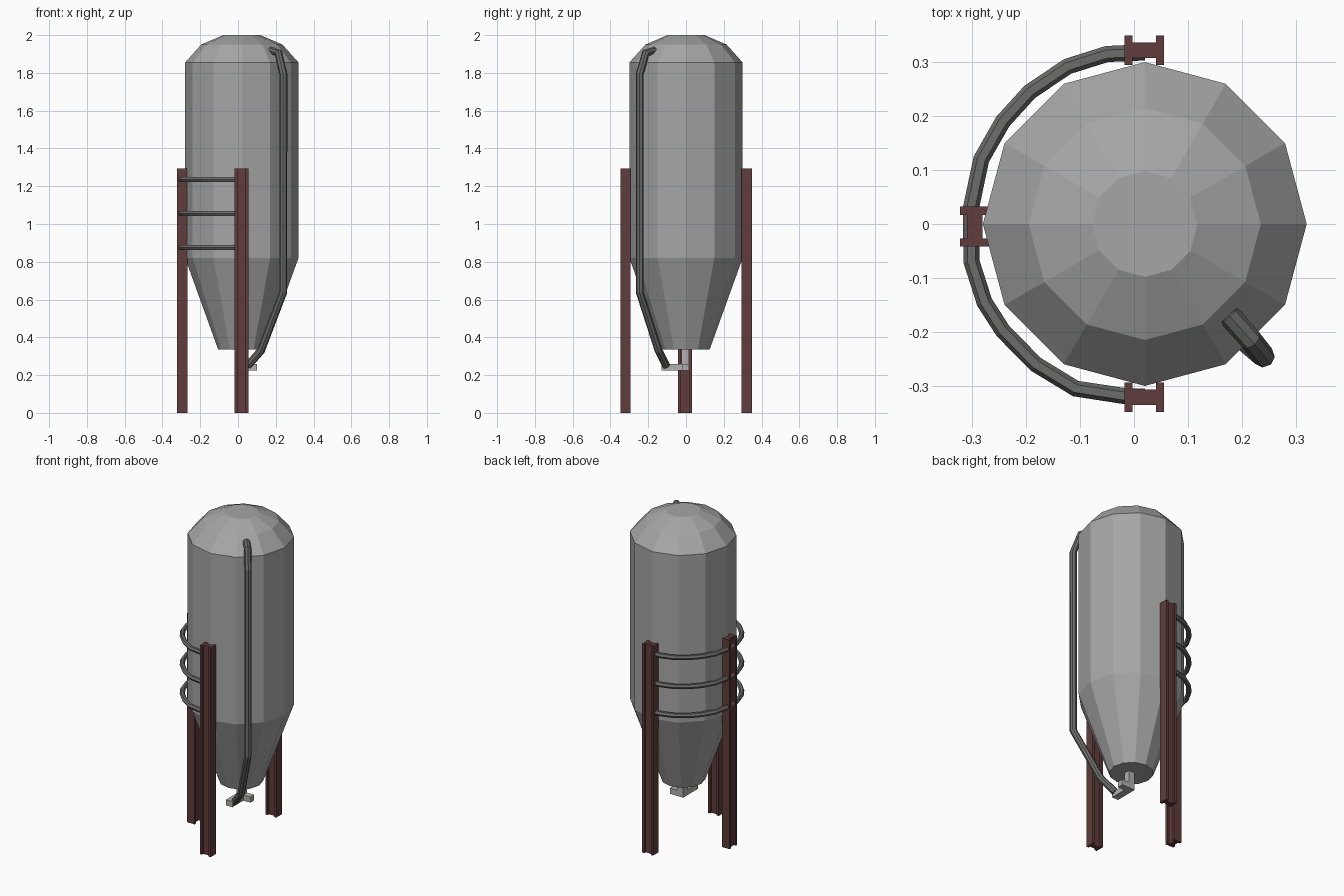
import bpy, bmesh, math

if "Cube" in bpy.data.objects:
    bpy.data.objects.remove(bpy.data.objects["Cube"])


def material(name, rgb):
    m = bpy.data.materials.new(name)
    m.diffuse_color = (*rgb, 1)
    m.use_nodes = True
    m.node_tree.nodes["Principled BSDF"].inputs["Base Color"].default_value = m.diffuse_color
    return m


STEEL = material("tank_grey", (0.38, 0.38, 0.38))
PIPE = material("pipe_dark_grey", (0.15, 0.15, 0.148))
BROWN = material("beam_brown", (0.115, 0.046, 0.043))
VALVE = material("valve_light_grey", (0.44, 0.44, 0.425))


def finish(name, bm, mat):
    bmesh.ops.recalc_face_normals(bm, faces=bm.faces)
    me = bpy.data.meshes.new(name)
    bm.to_mesh(me)
    bm.free()
    me.materials.append(mat)
    ob = bpy.data.objects.new(name, me)
    bpy.context.collection.objects.link(ob)
    return ob


def lathe(name, profile, cx, sides, mat):
    bm = bmesh.new()
    rings = [[bm.verts.new((cx + r * math.cos(2 * math.pi * i / sides),
                            r * math.sin(2 * math.pi * i / sides), z))
              for i in range(sides)] for r, z in profile]
    for a, b in zip(rings, rings[1:]):
        for i in range(sides):
            j = (i + 1) % sides
            bm.faces.new((a[i], a[j], b[j], b[i]))
    bm.faces.new(rings[0])
    bm.faces.new(rings[-1])
    return finish(name, bm, mat)


def prism(name, outline, z0, z1, mat):
    bm = bmesh.new()
    face = bm.faces.new([bm.verts.new((x, y, z0)) for x, y in outline])
    ext = bmesh.ops.extrude_face_region(bm, geom=[face], use_keep_orig=True)
    for v in ext["geom"]:
        if isinstance(v, bmesh.types.BMVert):
            v.co.z = z1
    return finish(name, bm, mat)


def tube(name, points, radius, res, mat):
    cu = bpy.data.curves.new(name, 'CURVE')
    cu.dimensions = '3D'
    cu.bevel_depth = radius
    cu.bevel_resolution = res
    cu.use_fill_caps = True
    sp = cu.splines.new('POLY')
    sp.points.add(len(points) - 1)
    for p, co in zip(sp.points, points):
        p.co = (*co, 1)
    sp.use_smooth = False
    tmp = bpy.data.objects.new(name + "_path", cu)
    bpy.context.collection.objects.link(tmp)
    bpy.context.view_layer.update()
    dg = bpy.context.evaluated_depsgraph_get()
    me = bpy.data.meshes.new_from_object(tmp.evaluated_get(dg))
    bpy.data.objects.remove(tmp)
    for f in me.polygons:
        f.use_smooth = False
    me.materials.clear()
    me.materials.append(mat)
    ob = bpy.data.objects.new(name, me)
    bpy.context.collection.objects.link(ob)
    return ob


# Tank: cone hopper, cylinder and faceted dome
lathe("tank", [(0.125, 0.335), (0.30, 0.82), (0.30, 1.855),
               (0.215, 1.95), (0.098, 2.0)], 0.02, 12, STEEL)

# Three I-beam legs (flanges at the ends of the long axis u, web along it)
U, W, T, B = 0.037, 0.027, 0.022, 0.014
ibeam = [(-U, -W), (-T, -W), (-T, -B), (T, -B), (T, -W), (U, -W),
         (U, W), (T, W), (T, B), (-T, B), (-T, W), (-U, W)]
prism("front_leg", [(0.019 + u, -0.321 + w) for u, w in ibeam], 0, 1.295, BROWN)
prism("back_leg", [(0.019 + u, 0.322 + w) for u, w in ibeam], 0, 1.295, BROWN)
prism("left_leg", [(-0.295 - w, -0.005 + u) for u, w in ibeam], 0, 1.295, BROWN)

# Curved rails between the legs
back = [(0.02, 0.318), (-0.05, 0.315), (-0.123, 0.292), (-0.193, 0.245),
        (-0.243, 0.19), (-0.283, 0.12), (-0.302, 0.03), (-0.302, 0.0)]
front = [(-0.302, 0.0), (-0.301, -0.07), (-0.277, -0.145), (-0.243, -0.198),
         (-0.182, -0.26), (-0.108, -0.305), (-0.01, -0.32), (0.02, -0.32)]
for n, z in enumerate((0.875, 1.055, 1.235), 1):
    tube(f"back_rail_{n}", [(x, y, z) for x, y in back], 0.015, 1, PIPE)
    tube(f"front_rail_{n}", [(x, y, z) for x, y in front], 0.015, 1, PIPE)

# Filling pipe from the valve up to the dome
tube("filling_pipe", [(0.175, -0.168, 1.918), (0.215, -0.213, 1.906),
                      (0.24, -0.245, 1.795), (0.24, -0.245, 0.64),
                      (0.122, -0.145, 0.33), (0.052, -0.105, 0.25)],
     0.021, 2, PIPE)

# Outlet neck and L-shaped valve body below the hopper
prism("outlet_neck", [(0.008, -0.025), (0.05, -0.025), (0.05, 0.016), (0.008, 0.016)],
      0.25, 0.345, VALVE)
prism("outlet_valve", [(0.008, 0.016), (0.008, -0.13), (0.052, -0.13),
                       (0.052, -0.022), (0.10, -0.022), (0.10, 0.016)],
      0.225, 0.26, VALVE)
